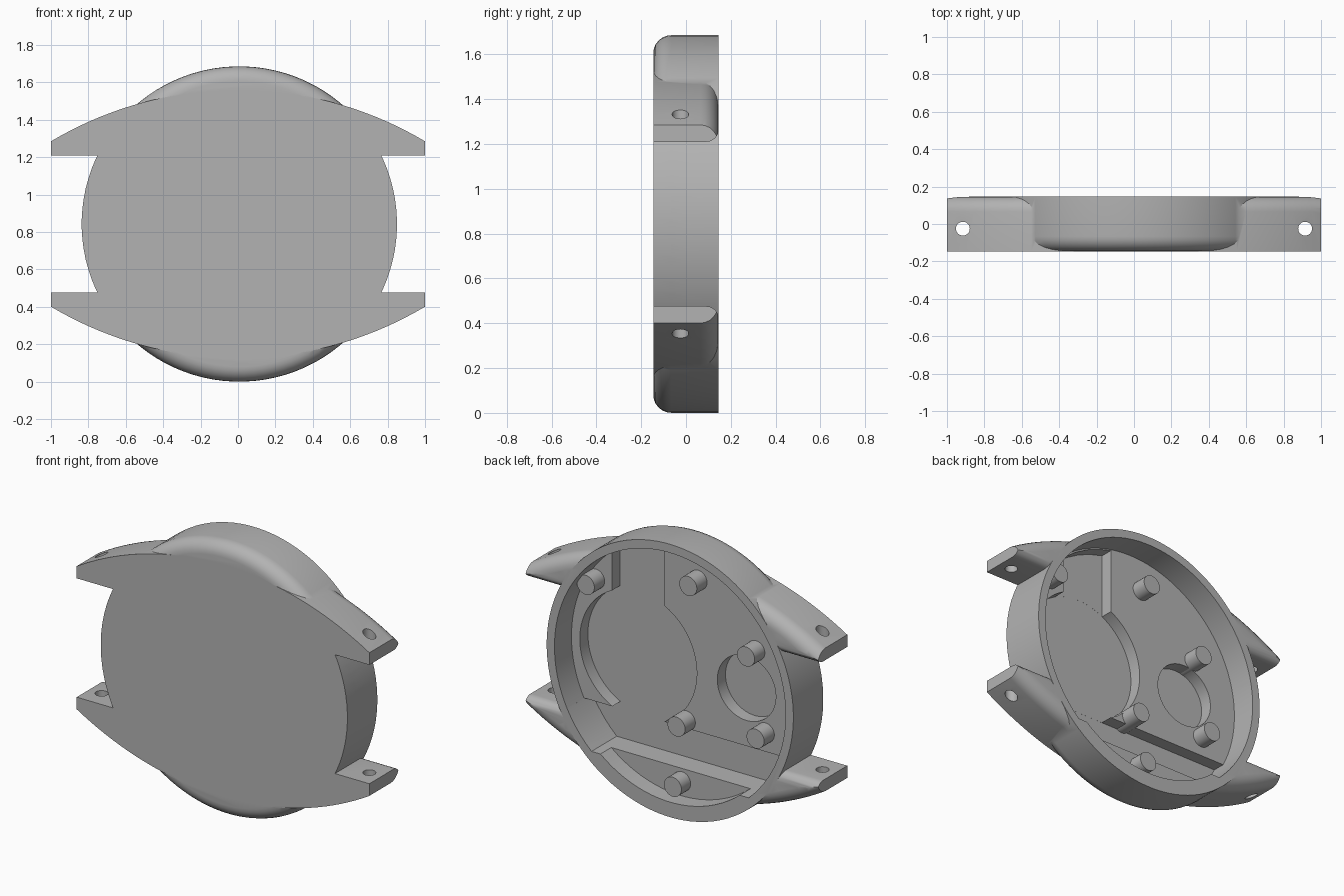
import bpy, bmesh, math
from math import cos, sin, pi, sqrt

if "Cube" in bpy.data.objects:
    bpy.data.objects.remove(bpy.data.objects["Cube"], do_unlink=True)

CZ = 0.843          # height of the case centre
FRONT, BACK = -0.146, 0.146
RING = 0.843        # outer radius of the case

grey = bpy.data.materials.new("satin grey")
grey.use_nodes = True
grey.diffuse_color = (0.45, 0.45, 0.45, 1)
grey.node_tree.nodes["Principled BSDF"].inputs["Base Color"].default_value = grey.diffuse_color


def prism(name, pts, y0, y1, round_edge=None, radius=0.08):
    """Extrude an x/z outline (z relative to the case centre) along y."""
    bm = bmesh.new()
    face = bm.faces.new([bm.verts.new((x, y0, z + CZ)) for x, z in pts])
    ext = bmesh.ops.extrude_face_region(bm, geom=[face])
    for v in ext["geom"]:
        if isinstance(v, bmesh.types.BMVert):
            v.co.y = y1
    bmesh.ops.recalc_face_normals(bm, faces=bm.faces)
    if round_edge:
        edges = [e for e in bm.edges if round_edge(e)]
        bmesh.ops.bevel(bm, geom=edges, offset=radius, segments=6, profile=0.5,
                        affect='EDGES', clamp_overlap=False)
    mesh = bpy.data.meshes.new(name)
    bm.to_mesh(mesh)
    bm.free()
    mesh.materials.append(grey)
    ob = bpy.data.objects.new(name, mesh)
    bpy.context.collection.objects.link(ob)
    return ob


def circle(r, cx=0, cz=0, n=96, lo=-9, hi=9):
    """Circle outline, flattened to a chord below lo and above hi."""
    ring = [(cx + r * cos(2 * pi * (i + .5) / n), cz + r * sin(2 * pi * (i + .5) / n))
            for i in range(n)]
    out = [p for p in ring if lo < p[1] < hi]
    corners = [(s * sqrt(r * r - (k - cz) ** 2) + cx, k)
               for k in (lo, hi) if abs(k - cz) < r for s in (-1, 1)]
    return sorted(out + corners, key=lambda p: math.atan2(
        p[1] - max(min(cz, hi - .01), lo + .01), p[0] - cx))


def combine(target, tool, op):
    mod = target.modifiers.new(op, 'BOOLEAN')
    mod.operation, mod.object, mod.solver = op, tool, 'EXACT'
    bpy.context.view_layer.objects.active = target
    bpy.ops.object.modifier_apply(modifier=mod.name)
    bpy.data.objects.remove(tool, do_unlink=True)


def flat(e, y):
    return all(abs(v.co.y - y) < 1e-4 for v in e.verts)


# Lens-shaped plate whose long arcs are rounded on the back
ARC_R, ARC_C = 1.956, -1.239
arc = [(x / 20, ARC_C + sqrt(ARC_R ** 2 - (x / 20) ** 2)) for x in range(-20, 21)]
lens = arc + [(x, -z) for x, z in reversed(arc)]
body = prism("watch_case", lens, FRONT, BACK,
             lambda e: flat(e, BACK) and abs(e.verts[0].co.x - e.verts[1].co.x) > .01)

# Keep only the lug bands and the central disc of the plate
keep = prism("keep", circle(RING, .007), FRONT - .1, BACK + .1)
for side in (1, -1):
    band = prism("band", [(-1, side * .367), (1, side * .367), (1, side), (-1, side)],
                 FRONT - .05, BACK,
                 lambda e: flat(e, BACK) and
                 all(abs(v.co.z - CZ - side * .367) < 1e-4 for v in e.verts), .055)
    combine(keep, band, 'UNION')
combine(body, keep, 'INTERSECT')

# Main disc with a rounded front edge
disc = prism("disc", circle(RING, .007), FRONT, BACK, lambda e: flat(e, FRONT))
combine(body, disc, 'UNION')

# Cavity: pad floor, groove, raised lower segment, stepped recesses
GROOVE, SEGMENT, OUT = -.36, -.58, .3
slot_top = [(x, sqrt(.785 ** 2 - x * x)) for x in (.16, .25, .34, .43, .52)]
cutters = [
    (circle(.79, .007, lo=GROOVE), -.02),
    (circle(.79, .007, lo=SEGMENT, hi=GROOVE + .002), -.10),
    (circle(.75, .007, hi=SEGMENT + .002), .04),
    (circle(.40, .34), -.0995),
    ([(.52, .2), (.16, .2)] + slot_top, -.099),
    (circle(.20, -.40), -.10),
]
for outline, floor in cutters:
    combine(body, prism("cutter", outline, floor, OUT), 'DIFFERENCE')

# Pin holes through the lugs
for side in (1, -1):
    bpy.ops.mesh.primitive_cylinder_add(vertices=32, radius=.037, depth=3,
                                        location=(side * .915, -.025, CZ))
    combine(body, bpy.context.object, 'DIFFERENCE')

# Mounting posts inside the case
posts = [(.63, .40, .08), (-.07, .58, .08), (-.465, .25, .08),
         (.01, -.31, .08), (-.53, -.24, .08), (0, -.66, .13)]
parts = [body]
for i, (x, z, top) in enumerate(posts):
    parts.append(prism(f"mounting_post_{i + 1}", circle(.06, x, z, 32), -.11, top))

# Smooth shading with crisp edges
bpy.ops.object.select_all(action='DESELECT')
for ob in parts:
    ob.select_set(True)
bpy.context.view_layer.objects.active = body
bpy.ops.object.shade_smooth_by_angle(angle=math.radians(30))
